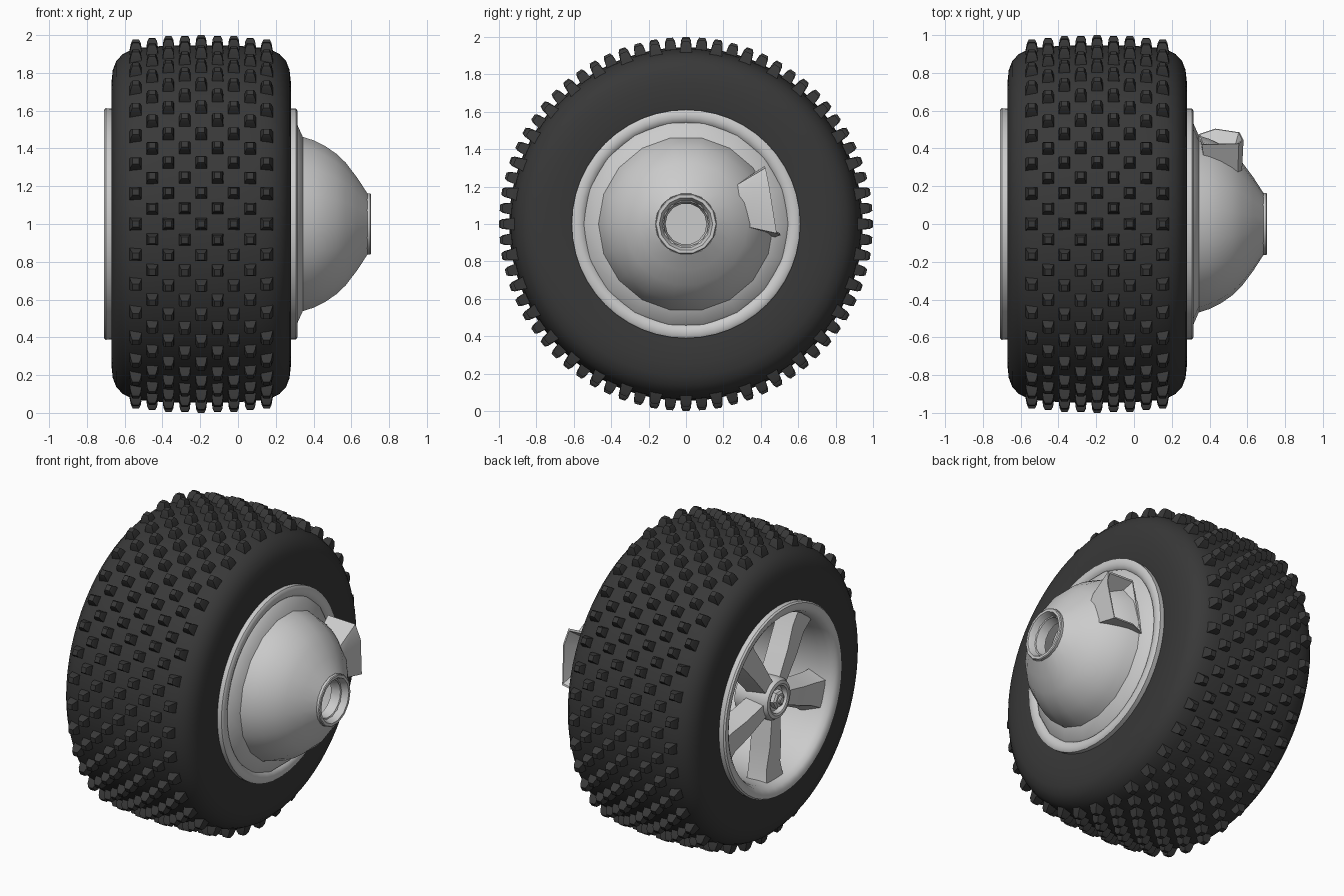
import bpy, bmesh, math
from mathutils import Vector

if "Cube" in bpy.data.objects:
    bpy.data.objects.remove(bpy.data.objects["Cube"])

TAU = 2 * math.pi
rubber = bpy.data.materials.new("rubber")
rubber.diffuse_color = (0.04, 0.04, 0.04, 1)
rubber.use_nodes = True
rubber.node_tree.nodes["Principled BSDF"].inputs["Base Color"].default_value = rubber.diffuse_color


def finish(name, bm, angle=35, mat=None):
    bmesh.ops.remove_doubles(bm, verts=bm.verts, dist=1e-5)
    bmesh.ops.recalc_face_normals(bm, faces=bm.faces)
    me = bpy.data.meshes.new(name)
    bm.to_mesh(me)
    bm.free()
    ob = bpy.data.objects.new(name, me)
    bpy.context.collection.objects.link(ob)
    if mat:
        me.materials.append(mat)
    bpy.ops.object.select_all(action='DESELECT')
    ob.select_set(True)
    bpy.context.view_layer.objects.active = ob
    bpy.ops.object.shade_smooth_by_angle(angle=math.radians(angle))
    return ob


def polar(x, r, t, side=0):
    """Point at radius r and angle t around the axle, shifted sideways."""
    c, s = math.cos(t), math.sin(t)
    return Vector((x, r * c - side * s, 1 + r * s + side * c))


def loft(bm, rings, cap_start=True, cap_end=True):
    vs = [[bm.verts.new(p) for p in ring] for ring in rings]
    n = len(vs[0])
    for a, b in zip(vs, vs[1:]):
        for i in range(n):
            j = (i + 1) % n
            bm.faces.new((a[i], a[j], b[j], b[i]))
    if cap_start:
        bm.faces.new(vs[0])
    if cap_end:
        bm.faces.new(vs[-1])


def lathe(name, profile, n, angle=35, mat=None, closed=True):
    bm = bmesh.new()
    rows = profile + [profile[0]] if closed else profile
    loft(bm, [[polar(x, r, TAU * i / n) for i in range(n)] for x, r in rows],
         not closed, not closed)
    return finish(name, bm, angle, mat)


# Tyre carcass, symmetric about its own centre plane
CX = -0.195
half = [(0.08, .946), (0.2, .943), (0.31, .934), (.37, .922), (.415, .9), (.45, .862),
        (.468, .815), (.475, .75), (.475, .62), (.46, .565)]
lathe("tyre", [(CX - d, r) for d, r in reversed(half)] + [(CX + d, r) for d, r in half],
      72, 50, rubber)

# Tread knobs, nine staggered columns
bm = bmesh.new()
for col in range(9):
    x = CX + (col - 4) * 0.0865
    top = 1.0 - 0.024 * (abs(col - 4) / 4) ** 2
    for k in range(36):
        t = TAU * (k + 0.5 * (col % 2)) / 36
        rings = []
        for r, w in ((0.915, .034), (top - .018, .026), (top, .017)):
            rings.append([polar(x + sx * w, r, t, sy * w)
                          for sx, sy in ((-1, -1), (1, -1), (1, 1), (-1, 1))])
        loft(bm, rings)
finish("tread_knobs", bm, 30, rubber)

# Rim barrel with rolled lips on both sides
lathe("rim", [(-.65, .61), (-.70, .613), (-.71, .604), (-.71, .575), (-.695, .55),
              (-.66, .535), (-.60, .525), (-.3, .50), (.2, .505), (.29, .535),
              (.307, .55), (.315, .57), (.315, .60), (.307, .611), (.26, .61),
              (.25, .57), (-.64, .57)], 48, 40)

# Five tapered spokes on the outer face
bm = bmesh.new()
for k in range(5):
    t = -math.pi / 2 + TAU * k / 5
    rings = []
    for r, front, back, xf in ((.09, .042, .06, -.655), (.30, .058, .09, -.65),
                               (.44, .07, .11, -.635), (.53, .085, .135, -.645)):
        rings.append([polar(xf, r, t, -front), polar(xf, r, t, front),
                      polar(-.53, r, t, back), polar(-.53, r, t, -back)])
    loft(bm, rings)
finish("spokes", bm)

# Wheel hub, nut and stud
lathe("wheel_hub", [(-.645, 0), (-.645, .08), (-.675, .088), (-.68, .10), (-.675, .12),
                    (-.65, .135), (-.45, .14), (-.45, 0)], 24, closed=False)
lathe("wheel_nut", [(-.64, .058), (-.675, .058), (-.685, .045)], 6, 20, closed=False)
lathe("axle_stud", [(-.66, .026), (-.695, .026), (-.70, .02)], 12, closed=False)

# Brake dome on the inner side, double walled
lathe("brake_dome", [(.285, .56), (.312, .538), (.343, .468), (.40, .45), (.46, .42),
                     (.52, .378), (.57, .33), (.63, .25), (.685, .165), (.66, .12),
                     (.60, .22), (.50, .36), (.40, .42), (.30, .48)], 18, 40)

# Collar around the axle opening
lathe("dome_collar", [(.66, .165), (.70, .165), (.705, .16), (.705, .143), (.69, .135),
                      (.60, .11), (.60, .13)], 14, 30)

# Air scoop on the side of the dome
mouth = [Vector(p) for p in ((.34, .475, .93), (.43, .505, .94), (.56, .485, .95),
                             (.58, .445, 1.2), (.555, .425, 1.3), (.36, .42, 1.31))]
centre = sum(mouth, Vector()) / len(mouth)
root = [Vector((.36 + (p.x - .34) * .88, .27, 1.1 + (p.z - 1.12) * .6)) for p in mouth]
lip = [centre + (p - centre) * .93 for p in mouth]
floor = [centre + (p - centre) * .6 - Vector((0, .10, 0)) for p in mouth]
bm = bmesh.new()
loft(bm, [root, mouth, lip, floor])
finish("air_scoop", bm, 40)
